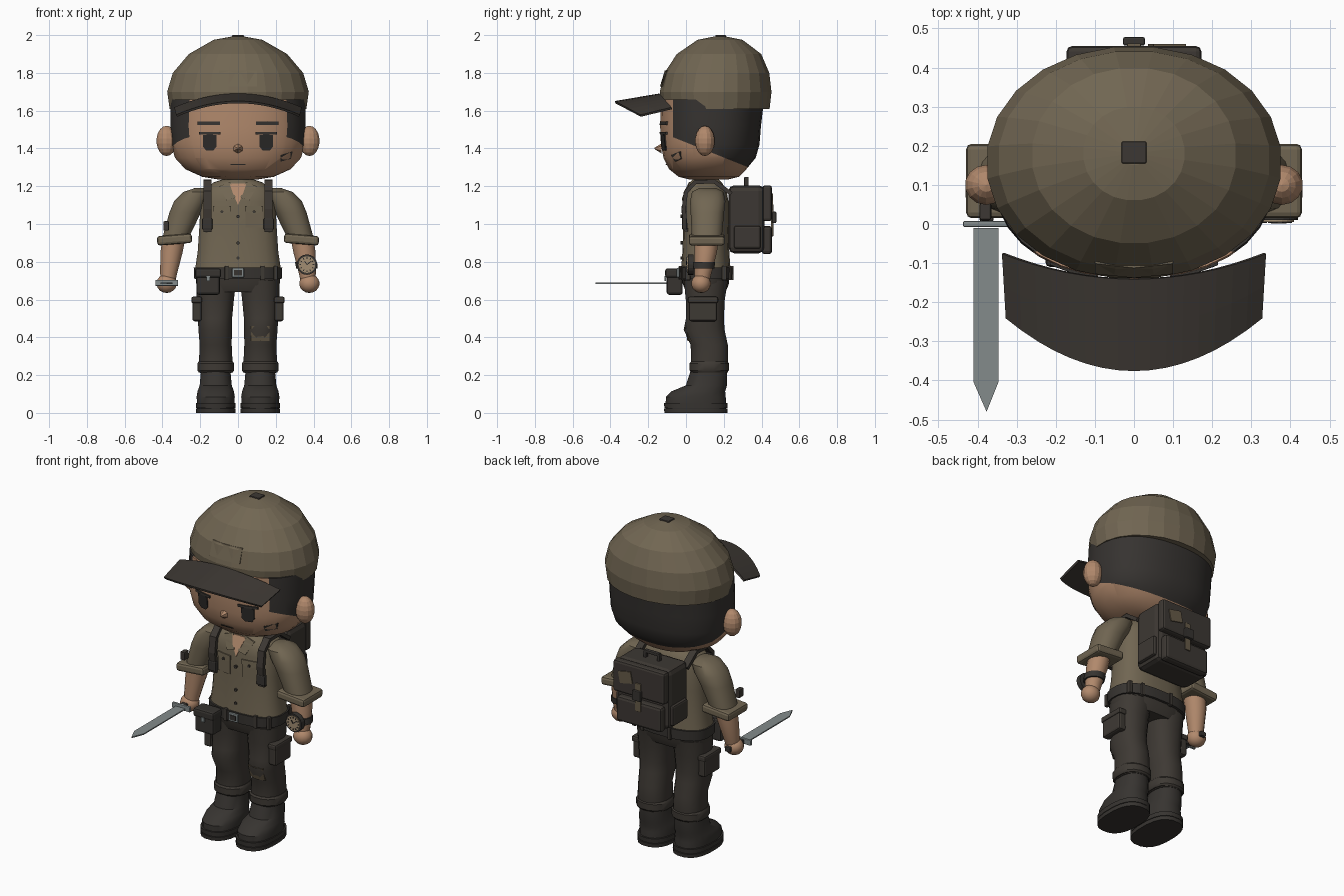
import bpy, bmesh, math
from mathutils import Matrix, Vector, Euler
from mathutils.bvhtree import BVHTree

if "Cube" in bpy.data.objects:
    bpy.data.objects.remove(bpy.data.objects["Cube"], do_unlink=True)


def material(name, *rgb):
    m = bpy.data.materials.new(name)
    m.use_nodes = True
    m.diffuse_color = (*rgb, 1)
    node = next(n for n in m.node_tree.nodes if n.type == 'BSDF_PRINCIPLED')
    node.inputs["Base Color"].default_value = (*rgb, 1)
    return m


CANVAS = material("olive canvas", .165, .133, .085)
TROUSER = material("dark trouser cloth", .048, .041, .034)
LEATHER = material("dark leather", .038, .034, .030)
BRIM = material("brown black cloth", .046, .039, .033)
HAIR = material("black hair", .037, .033, .030)
SKIN = material("tan skin", .44, .25, .15)
METAL = material("grey steel", .23, .26, .26)
PATCH = material("faded patch", .135, .105, .066)
DIAL = material("cream dial", .36, .27, .17)
INK = material("black", .026, .024, .023)


def finish(bm, name, mat, smooth=0):
    bmesh.ops.recalc_face_normals(bm, faces=bm.faces)
    me = bpy.data.meshes.new(name)
    bm.to_mesh(me)
    bm.free()
    me.materials.append(mat)
    if smooth:
        me.shade_smooth()
        me.set_sharp_from_angle(angle=math.radians(smooth))
    ob = bpy.data.objects.new(name, me)
    bpy.context.collection.objects.link(ob)
    return ob


def loft(name, mat, rings, seg=24, power=2.3, smooth=35, side=1):
    """Stack of horizontal superellipses: (z, x, y, x radius, y radius)."""
    bm, loops = bmesh.new(), []
    for z, x, y, rx, ry in rings:
        loop = []
        for i in range(seg):
            a = math.tau * (i + .5) / seg
            c, s = math.cos(a), math.sin(a)
            px = math.copysign(abs(c) ** (2 / power), c) * rx
            py = math.copysign(abs(s) ** (2 / power), s) * ry
            loop.append(bm.verts.new((side * x + px, y + py, z)))
        loops.append(loop)
    for low, high in zip(loops, loops[1:]):
        for i in range(seg):
            j = (i + 1) % seg
            bm.faces.new((low[i], low[j], high[j], high[i]))
    bm.faces.new(loops[0])
    bm.faces.new(loops[-1])
    return finish(bm, name, mat, smooth)


def box(name, mat, at, size, bevel=0, rot=(0, 0, 0)):
    bm = bmesh.new()
    bmesh.ops.create_cube(bm, size=1, matrix=Matrix.Diagonal((*size, 1)))
    if bevel:
        bmesh.ops.bevel(bm, geom=bm.edges[:], offset=bevel, segments=2, profile=.5, affect='EDGES')
    bm.transform(Matrix.Translation(at) @ Euler(rot).to_matrix().to_4x4())
    return finish(bm, name, mat)


def ball(name, mat, at, radii, smooth=0):
    bm = bmesh.new()
    bmesh.ops.create_uvsphere(bm, u_segments=14, v_segments=9, radius=1,
                              matrix=Matrix.Translation(at) @ Matrix.Diagonal((*radii, 1)))
    return finish(bm, name, mat, smooth)


def disc(name, mat, at, radius, depth, top=None, seg=20):
    """Short cylinder or cone whose narrow end faces the front."""
    bm = bmesh.new()
    bmesh.ops.create_cone(bm, cap_ends=True, segments=seg, radius1=radius, depth=depth,
                          radius2=radius if top is None else top,
                          matrix=Matrix.Translation(at) @ Matrix.Rotation(math.pi / 2, 4, 'X'))
    return finish(bm, name, mat)


def tree(ob):
    me = ob.data
    return BVHTree.FromPolygons([v.co for v in me.vertices], [p.vertices[:] for p in me.polygons])


def decal(name, mat, target, outline, lift=.005):
    """Thin plate with an (x, z) outline laid on the front of a part."""
    bm = bmesh.new()
    rows = [[], []]
    for x, z in outline:
        hit = target.ray_cast(Vector((x, -1, z)), Vector((0, 1, 0)))[0]
        y = hit.y if hit else 0
        rows[0].append(bm.verts.new((x, y - lift, z)))
        rows[1].append(bm.verts.new((x, y + .003, z)))
    n = len(outline)
    for i in range(n):
        j = (i + 1) % n
        bm.faces.new((rows[0][i], rows[0][j], rows[1][j], rows[1][i]))
    bm.faces.new(rows[0])
    bm.faces.new(rows[1])
    return finish(bm, name, mat)


def rect(x, z, w, h):
    return [(x + i * w / 2, z + j * h / 2) for i, j in ((-1, -1), (0, -1), (1, -1), (1, 1), (0, 1), (-1, 1))]


def sheet(name, mat, rows, thick):
    """Grid of points given a thickness."""
    bm = bmesh.new()
    grid = [[bm.verts.new(p) for p in row] for row in rows]
    for a, b in zip(grid, grid[1:]):
        for i in range(len(a) - 1):
            bm.faces.new((a[i], a[i + 1], b[i + 1], b[i]))
    ob = finish(bm, name, mat)
    mod = ob.modifiers.new("thickness", 'SOLIDIFY')
    mod.thickness, mod.offset = thick, 0
    return ob


# Head, with the hair region cut by two planes
head = loft("head", SKIN, [(1.235, 0, .12, .1, .1), (1.25, 0, .12, .19, .16), (1.29, 0, .115, .28, .205),
                           (1.35, 0, .125, .335, .245), (1.42, 0, .128, .355, .262),
                           (1.52, 0, .13, .36, .268), (1.66, 0, .14, .36, .275)], seg=32)
face = tree(head)
head.data.materials.append(HAIR)
bm = bmesh.new()
bm.from_mesh(head.data)
slope = Vector((0, .4, 1))
hairline = Vector((0, -.07, 1.46))
for normal in (Vector((0, 1, 0)), slope):
    bmesh.ops.bisect_plane(bm, geom=bm.verts[:] + bm.edges[:] + bm.faces[:], plane_co=hairline, plane_no=normal)
for f in bm.faces:
    d = f.calc_center_median() - hairline
    f.material_index = int(d.y > 0 and d.dot(slope) > 0)
bm.to_mesh(head.data)
bm.free()

# Face
for s in (-1, 1):
    ball("ear", SKIN, (s * .378, .1, 1.44), (.055, .052, .08))
    x = s * .15
    decal("eye", INK, face, [(x - .036, 1.47), (x - .036, 1.41), (x - .018, 1.388), (x + .018, 1.388),
                             (x + .036, 1.41), (x + .036, 1.47), (x, 1.475)], .007)
    decal("eyelid", LEATHER, face, rect(x, 1.48, .115, .014), .009)
    decal("eyebrow", HAIR, face, rect(s * .155, 1.533, .12, .02), .008)
disc("nose", SKIN, (0, -.148, 1.4), .026, .035, .004, 6)
decal("mouth", LEATHER, face, rect(0, 1.315, .08, .006))
decal("cheek_smudge", LEATHER, face, [(.225, 1.33), (.28, 1.345), (.29, 1.385), (.225, 1.365)])

# Cap
cap = loft("cap", CANVAS, [(1.61, 0, .157, .365, .288), (1.7, 0, .157, .378, .298), (1.8, 0, .163, .348, .28),
                           (1.9, 0, .175, .262, .225), (1.975, 0, .18, .13, .12), (1.993, 0, .18, .03, .03)],
           power=2.05, smooth=0)
box("cap_button", BRIM, (0, .183, 1.99), (.064, .056, .02), .004)
decal("cap_patch", CANVAS, tree(cap), rect(0, 1.77, .2, .085), .006)
span = [i / 8 for i in range(-8, 9)]
sheet("cap_brim", BRIM, [[((.335 - .01 * t) * u, -.14 - .235 * t + (.065 + .07 * t) * u * u,
                           1.685 - .04 * t - .072 * u * u) for u in span] for t in (0, .5, 1)], .012)

# Neck and shirt
loft("neck", SKIN, [(1.18, 0, .105, .075, .065), (1.27, 0, .105, .075, .065)], seg=16)
shirt = loft("shirt", CANVAS, [(.74, 0, .105, .232, .133), (.85, 0, .105, .215, .125), (1, 0, .105, .205, .12),
                               (1.12, 0, .105, .2, .12), (1.18, 0, .105, .185, .11),
                               (1.22, 0, .105, .13, .085), (1.235, 0, .105, .085, .07)], power=2.6)
chest = tree(shirt)
decal("open_neck", SKIN, chest, [(-.045, 1.215), (-.03, 1.17), (0, 1.1), (.03, 1.17), (.045, 1.215)], .006)
for z in (1.04, .9, .82):
    disc("shirt_button", TROUSER, (0, -.02, z), .009, .016, seg=8)
for s in (-1, 1):
    decal("collar", CANVAS, chest, [(s * .04, 1.222), (s * .012, 1.14), (s * .06, 1.125), (s * .1, 1.2)], .009)
    decal("chest_pocket", CANVAS, chest, rect(s * .085, 1.025, .09, .085), .006)
    decal("pocket_flap", CANVAS, chest, [(s * .038, 1.095), (s * .038, 1.068), (s * .085, 1.05),
                                         (s * .132, 1.068), (s * .132, 1.095)], .009)
    disc("pocket_button", TROUSER, (s * .085, -.012, 1.065), .008, .022, seg=8)
    # Shoulder strap
    path = ((.0, .96), (-.012, 1.08), (.0, 1.17), (.05, 1.222), (.15, 1.225), (.24, 1.16))
    sheet("shoulder_strap", BRIM, [[(s * (.14 + k), y, z) for k in (0, .042)] for y, z in path], .022)
    box("strap_buckle", LEATHER, (s * .163, -.008, 1.0), (.055, .025, .06), .006)

# Arms
for s in (-1, 1):
    loft("sleeve", CANVAS, [(.92, .333, .11, .07, .08), (1.06, .28, .113, .085, .09), (1.12, .25, .115, .09, .095),
                            (1.17, .215, .115, .075, .085), (1.19, .2, .115, .03, .045)], 16, side=s)
    box("sleeve_cuff", CANVAS, (s * .336, .11, .918), (.185, .19, .05), .014, (0, s * .08, 0))
    loft("forearm", SKIN, [(.7, .37, .085, .04, .04), (.74, .367, .09, .046, .046), (.85, .352, .105, .06, .06),
                           (.93, .338, .11, .062, .065)], 16, 2, side=s)
    ball("hand", SKIN, (s * .378, .08, .685), (.055, .052, .05), 35)
box("sleeve_tab", BRIM, (-.38, .032, .99), (.03, .045, .05), .006)

# Wristwatch
loft("watch_strap", LEATHER, [(.765, .365, .093, .058, .058), (.8, .36, .096, .06, .06)], 16, 2)
disc("watch_case", LEATHER, (.365, .025, .785), .054, .03)
disc("watch_dial", DIAL, (.365, .008, .785), .044, .006)
for i in range(12):
    a = math.tau * i / 12
    box("hour_mark", INK, (.365 + .035 * math.sin(a), .004, .785 + .035 * math.cos(a)), (.005, .004, .009), 0, (0, a, 0))
for a, length in ((-.6, .022), (.9, .03)):
    box("watch_hand", INK, (.365 + math.sin(a) * length / 2, .003, .785 + math.cos(a) * length / 2),
        (.005, .004, length), 0, (0, a, 0))

# Knife
blade = [(-.41, -.01), (-.41, -.405), (-.377, -.48), (-.347, -.405), (-.347, -.01)]
bm = bmesh.new()
f = bm.faces.new([bm.verts.new((x, y, .682)) for x, y in blade])
top = bmesh.ops.extrude_face_region(bm, geom=[f])["geom"]
bmesh.ops.translate(bm, vec=(0, 0, .007), verts=[v for v in top if isinstance(v, bmesh.types.BMVert)])
finish(bm, "knife_blade", METAL)
box("knife_guard", METAL, (-.377, .0, .688), (.12, .016, .032), .004)
box("knife_handle", LEATHER, (-.377, .075, .686), (.036, .14, .03), .006)

# Trousers and belt
loft("hips", TROUSER, [(.64, 0, .105, .205, .105), (.68, 0, .105, .222, .122), (.75, 0, .105, .228, .13)], power=2.6)
loft("belt", LEATHER, [(.71, 0, .105, .233, .14), (.77, 0, .105, .236, .142)], power=2.6)
box("belt_buckle", METAL, (0, -.042, .742), (.062, .014, .05), .004)
box("buckle_centre", LEATHER, (0, -.048, .742), (.04, .01, .028))
for x in (-.06, .13, .2):
    box("belt_loop", TROUSER, (x, -.03 + x * x, .74), (.022, .025, .075), .004)
    box("belt_loop", TROUSER, (x, .243 - x * x, .74), (.022, .025, .075), .004)
box("belt_pouch", LEATHER, (-.158, -.06, .69), (.125, .085, .13), .014)
box("pouch_flap", LEATHER, (-.158, -.064, .74), (.137, .092, .05), .012)
box("pouch_clasp", METAL, (-.158, -.11, .712), (.02, .008, .026))

# Legs and boots
for s in (-1, 1):
    leg = loft("trouser_leg", TROUSER, [(.21, .118, .125, .085, .095), (.28, .118, .125, .09, .1),
                                        (.36, .118, .123, .086, .1), (.44, .121, .096, .09, .11),
                                        (.5, .122, .1, .092, .102), (.6, .12, .102, .1, .105),
                                        (.7, .115, .105, .107, .118)], 16, side=s)
    loft("trouser_cuff", TROUSER, [(.215, .118, .123, .092, .098), (.225, .118, .123, .099, .106),
                                   (.262, .118, .123, .099, .106), (.272, .118, .123, .092, .098)], 16, side=s)
    box("thigh_pocket", TROUSER, (s * .217, .09, .545), (.05, .15, .12), .012)
    box("thigh_pocket_flap", TROUSER, (s * .219, .09, .598), (.056, .162, .035), .01)
    loft("boot", LEATHER, [(.04, .118, .052, .1, .162), (.085, .118, .052, .102, .16), (.115, .118, .066, .097, .143),
                           (.145, .118, .108, .086, .11), (.23, .118, .122, .078, .096)], 20, side=s)
    for low, high in ((0, .022), (.026, .052)):
        loft("boot_sole", LEATHER, [(low, .118, .052, .105, .168), (high, .118, .052, .106, .17)], 20, 2.5, side=s)
    loft("sole_core", INK, [(.01, .118, .052, .1, .162), (.04, .118, .052, .1, .162)], 20, 2.5, side=s)
    if s > 0:
        decal("knee_patch", PATCH, tree(leg), rect(.118, .42, .1, .08), .008)

# Backpack
box("backpack", BRIM, (0, .32, 1.025), (.35, .19, .36), .03)
box("pack_flap", BRIM, (0, .43, 1.11), (.345, .05, .19), .014)
box("pack_pocket", BRIM, (0, .428, .915), (.3, .055, .15), .016)
box("pack_strap", PATCH, (0, .456, 1.02), (.036, .012, .17), .003)
box("pack_buckle", LEATHER, (0, .467, 1.035), (.056, .022, .06), .005)
box("pack_patch", PATCH, (.085, .456, 1.12), (.085, .009, .07), 0, (0, .2, 0))
box("pack_handle", LEATHER, (0, .32, 1.24), (.1, .024, .018), .005)
for s in (-1, 1):
    box("handle_post", LEATHER, (s * .045, .32, 1.22), (.018, .024, .05), .005)
    box("pack_side_pocket", BRIM, (s * .177, .325, .93), (.03, .14, .12), .01)
